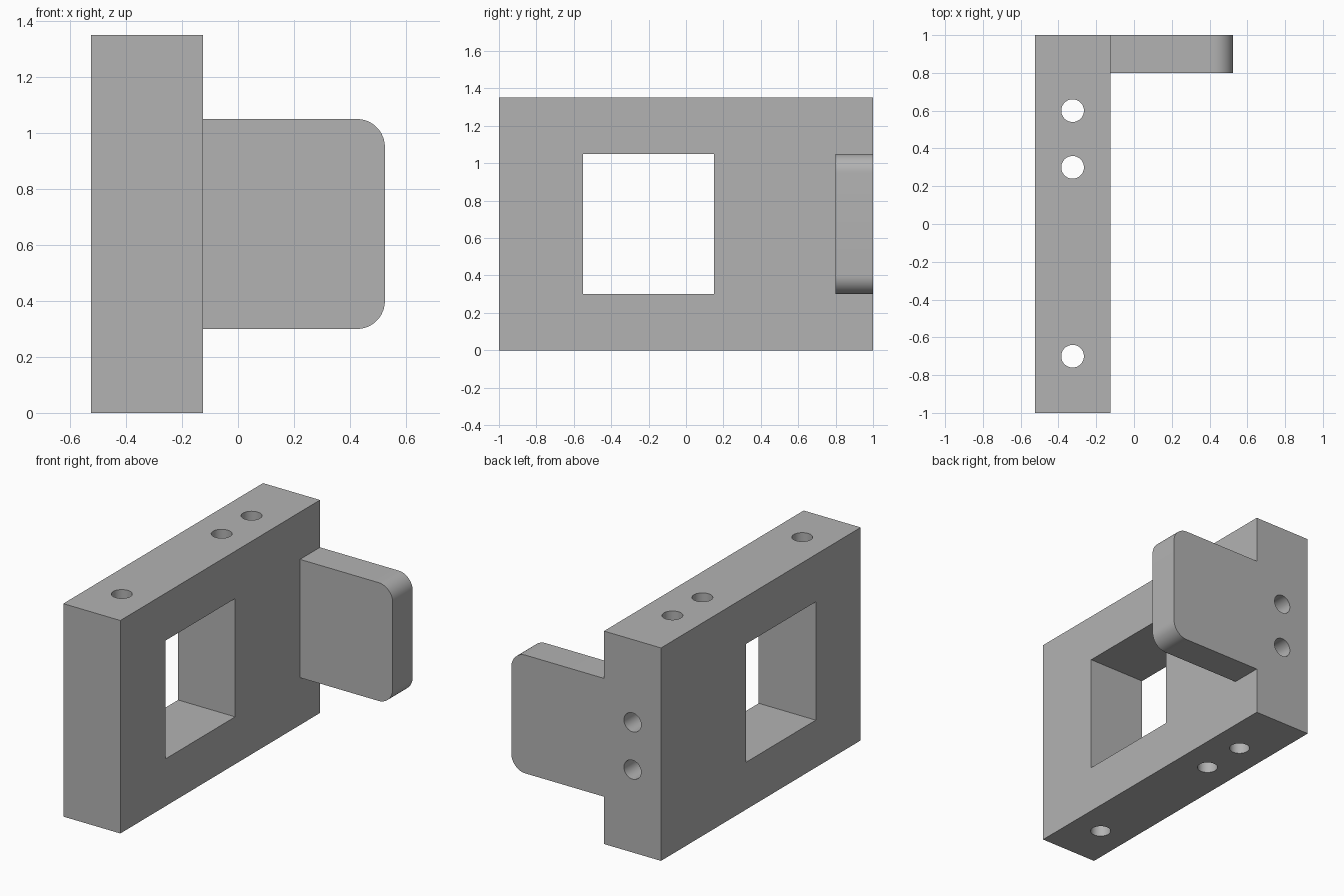
import bpy
from math import radians
from mathutils import Vector

old = bpy.data.objects.get("Cube")
if old:
    bpy.data.objects.remove(old, do_unlink=True)

grey = bpy.data.materials.new("plain grey")
grey.use_nodes = True
grey.diffuse_color = (0.45, 0.45, 0.45, 1)
grey.node_tree.nodes["Principled BSDF"].inputs["Base Color"].default_value = (0.45, 0.45, 0.45, 1)


def box(name, low, high):
    low, high = Vector(low), Vector(high)
    bpy.ops.mesh.primitive_cube_add(size=1, location=(low + high) / 2)
    ob = bpy.context.object
    ob.name = name
    ob.scale = high - low
    bpy.ops.object.transform_apply(location=True, rotation=False, scale=True)
    ob.data.materials.append(grey)
    return ob


def drill(name, centre, length, rotation=(0, 0, 0)):
    bpy.ops.mesh.primitive_cylinder_add(vertices=48, radius=0.06, depth=length,
                                        location=centre, rotation=rotation)
    ob = bpy.context.object
    ob.name = name
    ob.data.materials.append(grey)
    return ob


def combine(target, tool, operation):
    mod = target.modifiers.new(operation.lower(), "BOOLEAN")
    mod.operation = operation
    mod.solver = "EXACT"
    mod.object = tool
    bpy.context.view_layer.objects.active = target
    bpy.ops.object.modifier_apply(modifier=mod.name)
    bpy.data.objects.remove(tool, do_unlink=True)


# Upright plate and the side tab with rounded outer corners
bracket = box("bracket", (-0.525, -1, 0), (-0.125, 1, 1.35))
tab = box("tab", (-0.3, 0.8, 0.3), (0.525, 1, 1.05))
weights = tab.data.attributes.new("bevel_weight_edge", "FLOAT", "EDGE")
for edge in tab.data.edges:
    ends = [tab.data.vertices[i].co for i in edge.vertices]
    if all(co.x > 0 for co in ends) and abs(ends[0].y - ends[1].y) > 0.1:
        weights.data[edge.index].value = 1
bevel = tab.modifiers.new("rounded corners", "BEVEL")
bevel.limit_method = "WEIGHT"
bevel.width = 0.1
bevel.segments = 12
bpy.ops.object.modifier_apply(modifier=bevel.name)
combine(bracket, tab, "UNION")

# Square window through the plate
combine(bracket, box("window_cutter", (-0.7, -0.55, 0.3), (0, 0.15, 1.05)), "DIFFERENCE")

# Vertical through holes
for y in (-0.7, 0.3, 0.6):
    combine(bracket, drill("vertical_cutter", (-0.325, y, 0.675), 2), "DIFFERENCE")

# Blind holes in the back end
for z in (0.525, 0.825):
    combine(bracket, drill("back_cutter", (-0.325, 1, z), 0.6, (radians(90), 0, 0)), "DIFFERENCE")

# Flat faces with smooth round walls
bpy.ops.object.select_all(action="DESELECT")
bracket.select_set(True)
bpy.context.view_layer.objects.active = bracket
bpy.ops.object.shade_smooth_by_angle(angle=radians(30))
